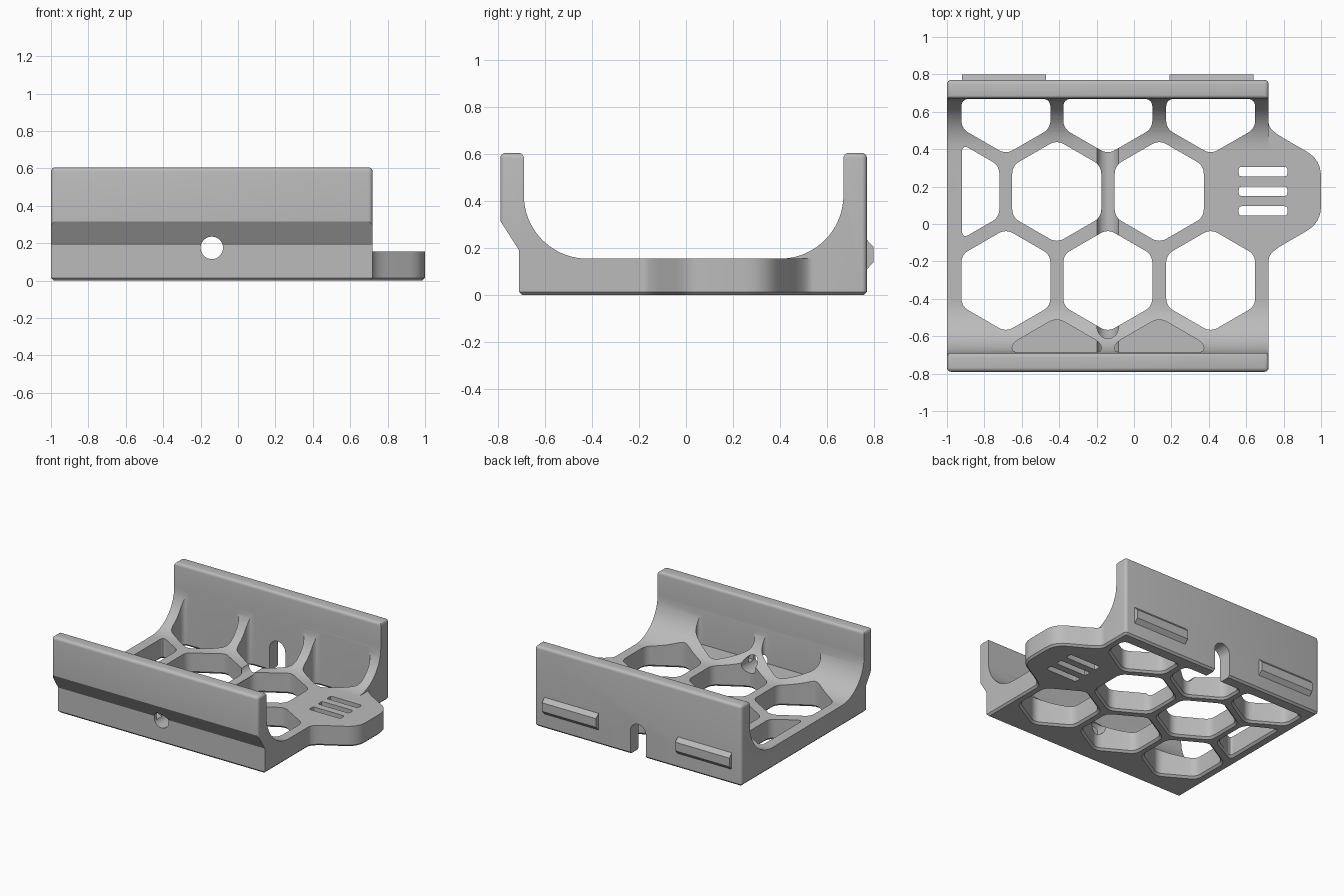
import bpy, bmesh, math
from mathutils import Vector

if "Cube" in bpy.data.objects:
    bpy.data.objects.remove(bpy.data.objects["Cube"])

grey = bpy.data.materials.new("plain grey")
grey.diffuse_color = (0.5, 0.5, 0.5, 1)
grey.use_nodes = True
grey.node_tree.nodes["Principled BSDF"].inputs["Base Color"].default_value = grey.diffuse_color

AXES = {'x': lambda a, b, h: (h, a, b),
        'y': lambda a, b, h: (a, h, b),
        'z': lambda a, b, h: (a, b, h)}


def loft(name, rings, axis):
    """Solid through matching 2D rings, given as (points, height)."""
    bm = bmesh.new()
    rows = [[bm.verts.new(AXES[axis](a, b, h)) for a, b in pts] for pts, h in rings]
    n = len(rows[0])
    for lo, hi in zip(rows, rows[1:]):
        for i in range(n):
            bm.faces.new((lo[i], lo[(i + 1) % n], hi[(i + 1) % n], hi[i]))
    bm.faces.new(rows[0])
    bm.faces.new(rows[-1])
    bmesh.ops.recalc_face_normals(bm, faces=bm.faces)
    mesh = bpy.data.meshes.new(name)
    bm.to_mesh(mesh)
    bm.free()
    mesh.materials.append(grey)
    ob = bpy.data.objects.new(name, mesh)
    bpy.context.collection.objects.link(ob)
    return ob


def prism(name, pts, lo, hi, axis):
    return loft(name, [(pts, lo), (pts, hi)], axis)


def bevel_edges(ob, test, width, segments):
    bm = bmesh.new()
    bm.from_mesh(ob.data)
    edges = [e for e in bm.edges if test(e.verts[0].co, e.verts[1].co)]
    bmesh.ops.bevel(bm, geom=edges, offset=width, segments=segments,
                    profile=0.5, affect='EDGES', clamp_overlap=True)
    bm.to_mesh(ob.data)
    bm.free()


def boolean(target, tool, operation='DIFFERENCE'):
    mod = target.modifiers.new("cut", 'BOOLEAN')
    mod.object, mod.operation, mod.solver = tool, operation, 'EXACT'
    bpy.context.view_layer.objects.active = target
    bpy.ops.object.modifier_apply(modifier=mod.name)
    bpy.data.objects.remove(tool)


def arc(cx, cy, r, a0, a1, n):
    return [(cx + r * math.cos(math.radians(a0 + (a1 - a0) * i / n)),
             cy + r * math.sin(math.radians(a0 + (a1 - a0) * i / n))) for i in range(n + 1)]


def rounded(pts, t, n=6):
    """Round every corner, starting a distance t before it."""
    out = []
    for i, p in enumerate(pts):
        p, a, b = Vector(p), Vector(pts[i - 1]), Vector(pts[(i + 1) % len(pts)])
        ta, tb = min(t, (a - p).length * 0.45), min(t, (b - p).length * 0.45)
        s, e = p + (a - p).normalized() * ta, p + (b - p).normalized() * tb
        for k in range(n + 1):
            u = k / n
            out.append(tuple(s * (1 - u) ** 2 + p * 2 * u * (1 - u) + e * u * u))
    return out


def clip(pts, axis, limit, sign):
    """Keep the part of a polygon where sign * coordinate <= sign * limit."""
    out = []
    for i, b in enumerate(pts):
        a = pts[i - 1]
        ina, inb = sign * a[axis] <= sign * limit, sign * b[axis] <= sign * limit
        if ina != inb:
            u = (limit - a[axis]) / (b[axis] - a[axis])
            out.append((a[0] + u * (b[0] - a[0]), a[1] + u * (b[1] - a[1])))
        if inb:
            out.append(b)
    return out


def hexagon(cx, cy):
    return [(cx + 0.275 * math.cos(math.radians(30 + 60 * k)),
             cy + 0.275 * math.sin(math.radians(30 + 60 * k))) for k in range(6)]


def grown(pts, d):
    cx = sum(p[0] for p in pts) / len(pts)
    cy = sum(p[1] for p in pts) / len(pts)
    w = max(p[0] for p in pts) - min(p[0] for p in pts)
    h = max(p[1] for p in pts) - min(p[1] for p in pts)
    return [(cx + (x - cx) * (1 + 2 * d / w), cy + (y - cy) * (1 + 2 * d / h)) for x, y in pts]


# Cradle: U-shaped cross-section with a hollow curve at each wall
FLOOR, TOP, R = 0.155, 0.605, 0.27
section = ([(-0.71, 0), (0.77, 0), (0.77, TOP), (0.67, TOP)]
           + arc(0.67 - R, FLOOR + R, R, 0, -90, 18)
           + arc(-0.69 + R, FLOOR + R, R, -90, -180, 18)
           + [(-0.69, TOP), (-0.79, TOP), (-0.79, 0.315), (-0.71, 0.19)])
cradle = prism("cradle", section, -1, 0.72, 'x')
bevel_edges(cradle, lambda a, b: min(a.z, b.z) > 0.6
            or (abs(a.x - b.x) < 0.01 and abs(a.y - b.y) < 0.01
                and (a.y < -0.75 or a.y > 0.75)), 0.022, 4)
bevel_edges(cradle, lambda a, b: max(a.z, b.z) < 0.001, 0.014, 1)

# Side tab: half hexagon with rounded corners
corner = rounded([(0.62, 0.58), (0.72, 0.58), (0.72, 0.505), (1, 0.343),
                  (1, 0.007), (0.72, -0.155), (0.72, -0.23), (0.62, -0.23)], 0.09)
tab = prism("tab", corner, 0, FLOOR, 'z')
bevel_edges(tab, lambda a, b: max(a.z, b.z) < 0.001, 0.014, 1)
boolean(cradle, tab, 'UNION')

# Honeycomb openings, flared at the underside
holes = [hexagon(x, -0.302) for x in (-0.685, -0.14, 0.41)]
holes += [hexagon(x, 0.174) for x in (-0.413, 0.135)]
holes.append(clip(hexagon(-0.958, 0.174), 0, -0.92, -1))
holes += [clip(hexagon(x, 0.648), 1, 0.669, 1) for x in (-0.685, -0.14, 0.41)]
for pts in holes:
    pts = rounded(pts, 0.045)
    boolean(cradle, loft("opening", [(grown(pts, 0.03), -0.015),
                                     (pts, 0.015), (pts, 0.58)], 'z'))

# Front pockets with a solid floor
for x in (-0.413, 0.135):
    pts = rounded(clip(hexagon(x, -0.775), 1, -0.688, -1), 0.05)
    boolean(cradle, prism("pocket", pts, FLOOR, 0.58, 'z'))

# Bore along the depth, with an open-bottomed slot in the back wall
boolean(cradle, prism("bore", arc(-0.14, 0.175, 0.06, 0, 350, 35), -0.9, 0.9, 'y'))
slot = [(-0.205, -0.05), (-0.075, -0.05)] + arc(-0.14, 0.175, 0.065, 0, 180, 18)
boolean(cradle, prism("slot", slot, 0.66, 0.9, 'y'))

# Plain vent slots in the tab
for y in (0.07, 0.175, 0.28):
    pts = rounded([(0.56, y - 0.025), (0.82, y - 0.025),
                   (0.82, y + 0.025), (0.56, y + 0.025)], 0.015, 3)
    boolean(cradle, prism("vent", pts, -0.1, 0.3, 'z'))

# Back clip ridges
ridge = [(0.76, 0.11), (0.77, 0.11), (0.798, 0.14), (0.798, 0.205), (0.77, 0.235), (0.76, 0.235)]
for name, x0, x1 in (("clip_left", -0.92, -0.47), ("clip_right", 0.19, 0.64)):
    prism(name, ridge, x0, x1, 'x')

bpy.ops.object.select_all(action='DESELECT')
cradle.select_set(True)
bpy.context.view_layer.objects.active = cradle
bpy.ops.object.shade_smooth_by_angle(angle=math.radians(30))
